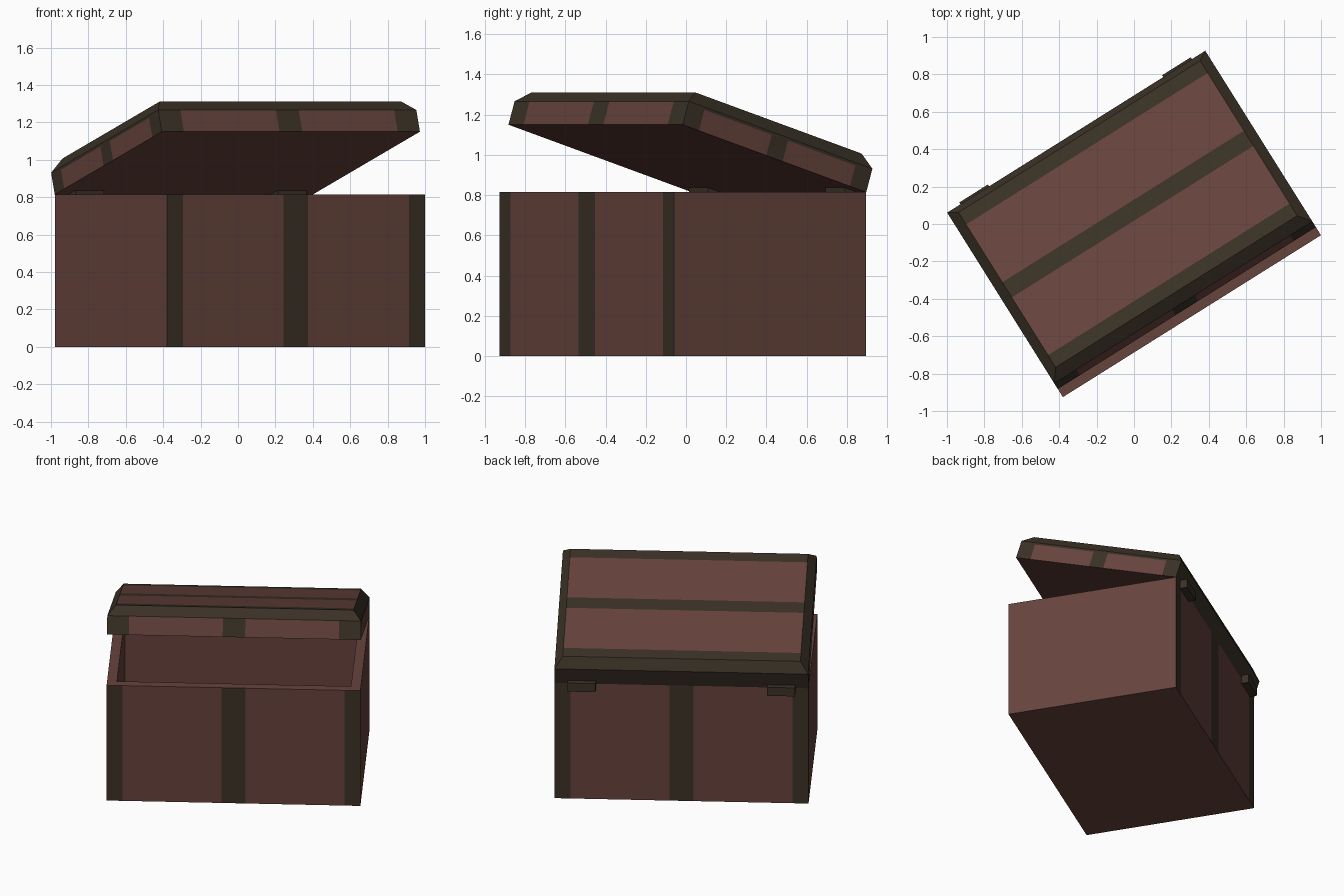
import bpy, bmesh, math
from mathutils import Matrix, Vector

if "Cube" in bpy.data.objects:
    bpy.data.objects.remove(bpy.data.objects["Cube"])

W, D, H = 1.629, 1.128, 0.815      # chest width, depth, body height
T = 0.09                           # wall thickness
H1, H2, C = 0.122, 0.185, 0.052    # lid side height, full height, chamfer inset
FRAME = Matrix.Translation((0.01, -0.015, 0)) @ Matrix.Rotation(math.radians(32.1), 4, 'Z')


def material(name, rgb):
    m = bpy.data.materials.new(name)
    m.diffuse_color = (*rgb, 1)
    m.use_nodes = True
    m.node_tree.nodes["Principled BSDF"].inputs["Base Color"].default_value = m.diffuse_color
    return m


wood = material("red_brown_wood", (0.133, 0.056, 0.045))
trim = material("dark_trim", (0.042, 0.031, 0.019))


def box(size, centre):
    bm = bmesh.new()
    bmesh.ops.create_cube(bm, size=1)
    bmesh.ops.scale(bm, vec=size, verts=bm.verts)
    bmesh.ops.translate(bm, vec=centre, verts=bm.verts)
    return bm


def cut(bm, axis, values):
    for v in values:
        co, no = Vector((0, 0, 0)), Vector((0, 0, 0))
        co[axis], no[axis] = v, 1
        bmesh.ops.bisect_plane(bm, geom=bm.verts[:] + bm.edges[:] + bm.faces[:],
                               dist=1e-5, plane_co=co, plane_no=no)


def top_face(bm):
    bm.normal_update()
    return max(bm.faces, key=lambda f: f.calc_center_median().z)


def finish(bm, name, matrix, is_trim):
    bmesh.ops.recalc_face_normals(bm, faces=bm.faces)
    bm.normal_update()
    for f in bm.faces:
        f.material_index = int(is_trim(f.calc_center_median(), f.normal))
    me = bpy.data.meshes.new(name)
    bm.to_mesh(me)
    bm.free()
    me.materials.append(wood)
    me.materials.append(trim)
    ob = bpy.data.objects.new(name, me)
    ob.matrix_world = matrix
    bpy.context.collection.objects.link(ob)


# hollow body with straps on the front and back
bm = box((W, D, H), (0, 0, H / 2))
face = top_face(bm)
bmesh.ops.inset_region(bm, faces=[face], thickness=T)
bmesh.ops.translate(bm, vec=(0, 0, 0), verts=face.verts)
ext = bmesh.ops.extrude_discrete_faces(bm, faces=[face])
bmesh.ops.translate(bm, vec=(0, 0, T - H), verts=ext["faces"][0].verts)
post = W / 2 - 0.102
cut(bm, 0, (-post, -0.077, 0.077, post))
finish(bm, "chest_body", FRAME, lambda c, n: abs(n.y) > 0.9 and abs(c.y) > D / 2 - 0.01
       and (abs(c.x) < 0.077 or abs(c.x) > post))

# chamfered lid, swung open about its lower back edge
bm = box((W, D, H1), (0, 0, H1 / 2))
face = top_face(bm)
top = bmesh.ops.extrude_discrete_faces(bm, faces=[face])["faces"][0]
for v in top.verts:
    v.co = (math.copysign(W / 2 - C, v.co.x), math.copysign(D / 2 - C, v.co.y), H2)
fu, sv, tv = W / 2 - 0.14, D / 2 - 0.1, D / 2 - C - 0.08
cut(bm, 0, (-fu, -0.072, 0.072, fu))
cut(bm, 1, (-sv, -tv, -0.05, 0.05, tv, sv))
cut(bm, 2, (0.108,))


def lid_trim(c, n):
    if n.z < -0.9:                       # underside
        return False
    if n.z > 0.9:                        # top boards
        return abs(c.y) < 0.05 or abs(c.y) > tv
    if n.y < -0.9:                       # front panels
        return abs(c.x) < 0.072 or abs(c.x) > fu
    if abs(n.x) > 0.9:                   # end panels
        return abs(c.y) < 0.05 or abs(c.y) > sv or c.z > 0.108
    return True                          # chamfers and back


swing = (FRAME @ Matrix.Translation((0, D / 2, H)) @ Matrix.Rotation(math.radians(-17.3), 4, 'X')
         @ Matrix.Translation((0, -D / 2, 0)))
finish(bm, "lid", swing, lid_trim)

# hinges
for side, x in (("left", -0.64), ("right", 0.64)):
    finish(box((0.18, 0.12, 0.06), (x, 0.552, 0.808)), "hinge_" + side, FRAME, lambda c, n: True)
